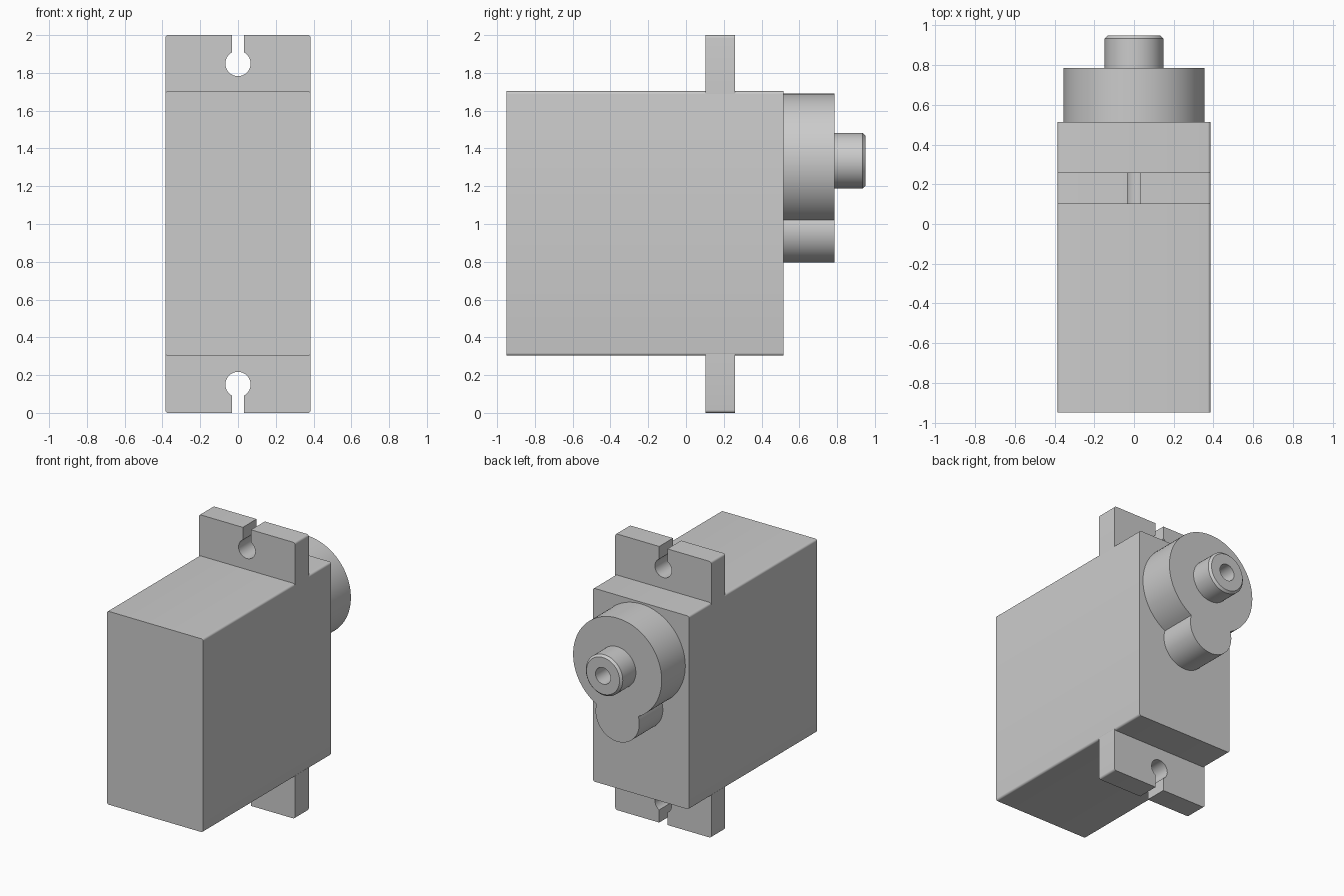
import bpy, bmesh, math
from math import sin, cos, pi

cube = bpy.data.objects.get("Cube")
if cube:
    bpy.data.objects.remove(cube, do_unlink=True)

grey = bpy.data.materials.new("light grey plastic")
grey.use_nodes = True
color = (0.6, 0.6, 0.6, 1)
grey.diffuse_color = color
grey.node_tree.nodes["Principled BSDF"].inputs["Base Color"].default_value = color

HALF_W = 0.385
FILLET = 0.015
BODY_BOTTOM, BODY_TOP = 0.303, 1.703
SHAFT_Z = 1.335


def arc(cx, cz, r, start, end, steps):
    """Points on a circle in the xz plane."""
    return [(cx + r * cos(start + (end - start) * i / steps),
             cz + r * sin(start + (end - start) * i / steps))
            for i in range(steps + 1)]


def finish(name, bm):
    bmesh.ops.recalc_face_normals(bm, faces=bm.faces)
    mesh = bpy.data.meshes.new(name)
    bm.to_mesh(mesh)
    bm.free()
    mesh.materials.append(grey)
    obj = bpy.data.objects.new(name, mesh)
    bpy.context.collection.objects.link(obj)
    bpy.ops.object.select_all(action='DESELECT')
    obj.select_set(True)
    bpy.context.view_layer.objects.active = obj
    bpy.ops.object.shade_smooth_by_angle(angle=math.radians(30))
    return obj


def extrude_outline(name, outline, y0, y1):
    """Extrude an xz outline along y."""
    bm = bmesh.new()
    face = bm.faces.new([bm.verts.new((x, y0, z)) for x, z in outline])
    new = bmesh.ops.extrude_face_region(bm, geom=[face], use_keep_orig=True)["geom"]
    bmesh.ops.translate(bm, vec=(0, y1 - y0, 0),
                        verts=[v for v in new if isinstance(v, bmesh.types.BMVert)])
    return finish(name, bm)


# Main case, with its four long edges slightly rounded
x, lo, hi = HALF_W - FILLET, BODY_BOTTOM + FILLET, BODY_TOP - FILLET
case = []
for i, (cx, cz) in enumerate([(x, hi), (-x, hi), (-x, lo), (x, lo)]):
    case += arc(cx, cz, FILLET, i * pi / 2, (i + 1) * pi / 2, 5)
extrude_outline("case", case, -0.95, 0.515)

# Mounting tabs with keyhole slots
HOLE_Z, HOLE_R, SLOT = 1.85, 0.067, 0.033
b = math.acos(SLOT / HOLE_R)
tab = arc(x, 2 - FILLET, FILLET, pi / 2, 0, 5)
tab += [(HALF_W, hi), (-HALF_W, hi)]
tab += arc(-x, 2 - FILLET, FILLET, pi, pi / 2, 5)
tab += [(-SLOT, 2)] + arc(0, HOLE_Z, HOLE_R, pi - b, 2 * pi + b, 36) + [(SLOT, 2)]
extrude_outline("upper_mounting_tab", tab, 0.102, 0.26)
extrude_outline("lower_mounting_tab", [(px, 2 - pz) for px, pz in tab], 0.102, 0.26)

# Gear housing: a large disc merged with a small lobe below it
BIG_R, LOBE_R, LOBE_Z = 0.355, 0.175, 0.97
d = SHAFT_Z - LOBE_Z
drop = (d * d + BIG_R ** 2 - LOBE_R ** 2) / (2 * d)
a = math.acos(drop / BIG_R)
c = math.acos((d - drop) / LOBE_R)
housing = arc(0, SHAFT_Z, BIG_R, -pi / 2 + a, 3 * pi / 2 - a, 72)
housing += arc(0, LOBE_Z, LOBE_R, pi / 2 + c, 5 * pi / 2 - c, 40)[1:-1]
extrude_outline("gear_housing", housing, 0.51, 0.785)

# Output shaft, lathed with a chamfered tip and a screw hole
profile = [(0, 0.77), (0.148, 0.77), (0.148, 0.935), (0.133, 0.95),
           (0.06, 0.95), (0.06, 0.79), (0, 0.79)]
bm = bmesh.new()
verts = [bm.verts.new((r, y, SHAFT_Z)) for r, y in profile]
edges = [bm.edges.new(pair) for pair in zip(verts, verts[1:])]
bmesh.ops.spin(bm, geom=verts + edges, cent=(0, 0, SHAFT_Z), axis=(0, 1, 0),
               angle=2 * pi, steps=48)
bmesh.ops.remove_doubles(bm, verts=bm.verts, dist=0.0001)
finish("output_shaft", bm)
